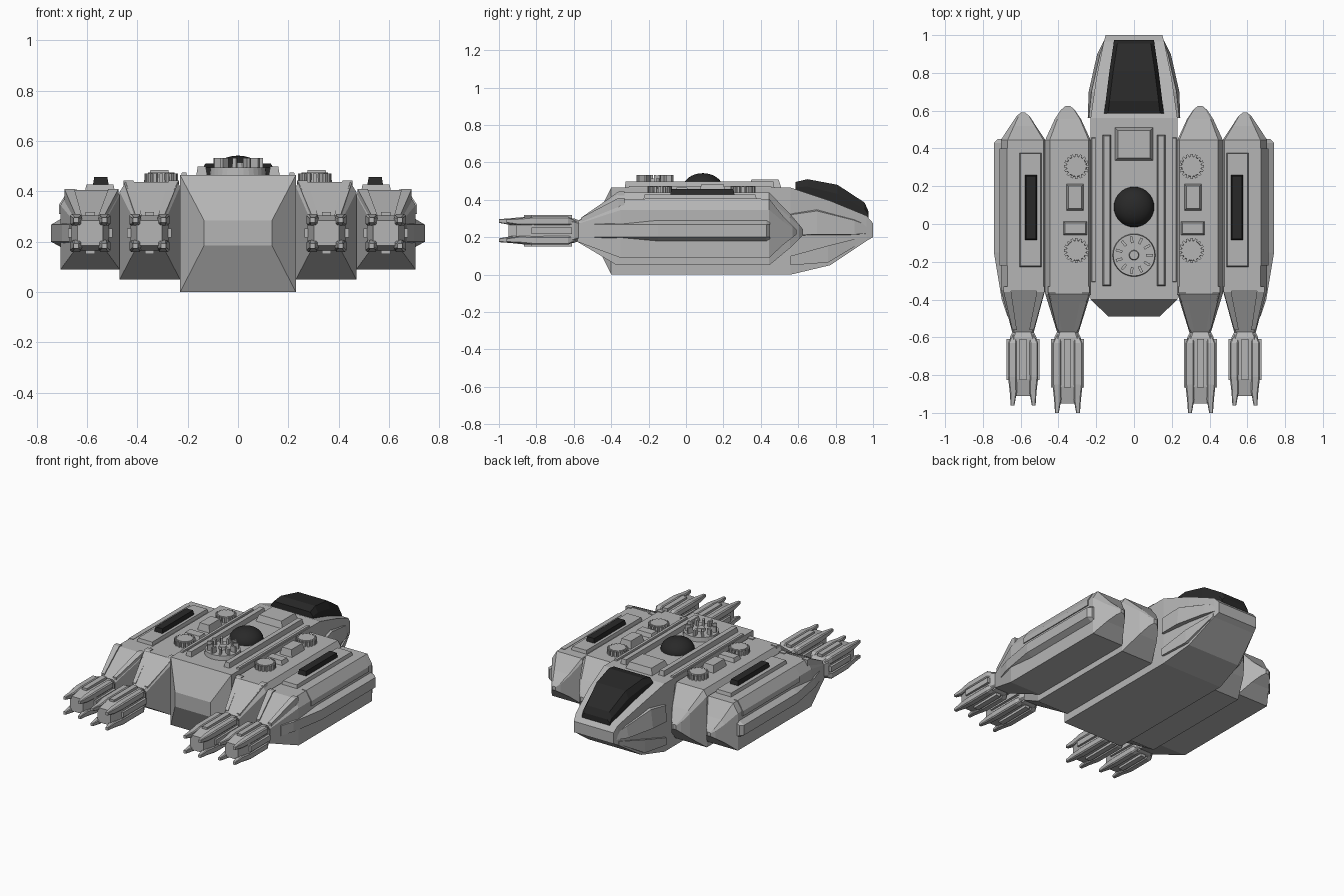
import bpy, bmesh, math
from mathutils import Matrix, Vector

if "Cube" in bpy.data.objects:
    bpy.data.objects.remove(bpy.data.objects["Cube"])


def material(name, c):
    m = bpy.data.materials.new(name)
    m.diffuse_color = (c, c, c, 1)
    m.use_nodes = True
    m.node_tree.nodes["Principled BSDF"].inputs["Base Color"].default_value = m.diffuse_color
    return m


GREY = material("hull grey", 0.46)
DARK = material("dark glass", 0.022)


def finish(name, bm, mat=GREY, mirror=False):
    bmesh.ops.recalc_face_normals(bm, faces=bm.faces)
    me = bpy.data.meshes.new(name)
    bm.to_mesh(me)
    bm.free()
    me.materials.append(mat)
    ob = bpy.data.objects.new(name, me)
    bpy.context.collection.objects.link(ob)
    if mirror:
        mod = ob.modifiers.new("mirror", 'MIRROR')
        mod.use_mirror_merge = False
    return ob


def add_loft(bm, sections):
    """Sections are (y, [(x, z), ...]) with equal point counts."""
    rings = [[bm.verts.new((x, y, z)) for x, z in pts] for y, pts in sections]
    n = len(rings[0])
    for a, b in zip(rings, rings[1:]):
        for i in range(n):
            j = (i + 1) % n
            bm.faces.new((a[i], a[j], b[j], b[i]))
    bm.faces.new(rings[0])
    bm.faces.new(rings[-1][::-1])


def loft(name, sections, mat=GREY, mirror=False):
    bm = bmesh.new()
    add_loft(bm, sections)
    return finish(name, bm, mat, mirror)


def rect(x0, x1, z0, z1):
    return [(x0, z0), (x1, z0), (x1, z1), (x0, z1)]


def octa(cx, cz, hx, hz, c=0.3):
    a, b = hx * (1 - c), hz * (1 - c)
    return [(cx + x, cz + z) for x, z in
            ((-a, -hz), (a, -hz), (hx, -b), (hx, b), (a, hz), (-a, hz), (-hx, b), (-hx, -b))]


def add_box(bm, x0, x1, y0, y1, z0, z1, t=0.0):
    """Box whose top is drawn in by t."""
    lo = [bm.verts.new(p) for p in ((x0, y0, z0), (x1, y0, z0), (x1, y1, z0), (x0, y1, z0))]
    hi = [bm.verts.new(p) for p in ((x0 + t, y0 + t, z1), (x1 - t, y0 + t, z1),
                                    (x1 - t, y1 - t, z1), (x0 + t, y1 - t, z1))]
    bm.faces.new(lo[::-1])
    bm.faces.new(hi)
    for i in range(4):
        j = (i + 1) % 4
        bm.faces.new((lo[i], lo[j], hi[j], hi[i]))


def box(name, *dims, t=0.0, mat=GREY, mirror=False):
    bm = bmesh.new()
    add_box(bm, *dims, t=t)
    return finish(name, bm, mat, mirror)


def add_disc(bm, x, y, z0, z1, r0, r1, n=24):
    bmesh.ops.create_cone(bm, cap_ends=True, segments=n, radius1=r0, radius2=r1, depth=z1 - z0,
                          matrix=Matrix.Translation((x, y, (z0 + z1) / 2)))


def add_teeth(bm, x, y, z, size, r, n):
    for i in range(n):
        m = (Matrix.Translation((x, y, z)) @ Matrix.Rotation(i * math.tau / n, 4, 'Z')
             @ Matrix.Translation((r, 0, 0)) @ Matrix.Diagonal((*size, 1)))
        bmesh.ops.create_cube(bm, size=1, matrix=m)


# Central hull with bevelled stern and wedge nose
loft("central_hull", [
    (-0.49, rect(-0.135, 0.135, 0.185, 0.285)),
    (-0.40, rect(-0.23, 0.23, 0, 0.465)),
    (0.56, rect(-0.23, 0.23, 0, 0.465)),
    (0.77, rect(-0.20, 0.20, 0.05, 0.395)),
    (0.965, rect(-0.16, 0.16, 0.18, 0.315)),
    (1.0, rect(-0.15, 0.15, 0.20, 0.275))])

# Cheek plates on the nose
loft("upper_cheek", [
    (0.56, [(0.15, 0.20), (0.245, 0.21), (0.24, 0.32), (0.15, 0.35)]),
    (0.70, [(0.15, 0.205), (0.24, 0.215), (0.225, 0.34), (0.15, 0.375)]),
    (0.90, [(0.13, 0.21), (0.195, 0.215), (0.18, 0.29), (0.13, 0.315)]),
    (0.98, [(0.12, 0.215), (0.155, 0.22), (0.152, 0.26), (0.12, 0.275)])], mirror=True)
loft("lower_cheek", [
    (0.56, rect(0.15, 0.245, 0.05, 0.10)),
    (0.76, rect(0.15, 0.22, 0.065, 0.155)),
    (0.96, rect(0.12, 0.165, 0.185, 0.205))], mirror=True)

# Canopy
loft("canopy", [(y, [(-w, b), (w, b), (w, b + 0.6 * (t - b)), (w - 0.02, t),
                     (-w + 0.02, t), (-w, b + 0.6 * (t - b))])
                for y, w, b, t in ((0.585, 0.158, 0.43, 0.495), (0.65, 0.15, 0.41, 0.51),
                                   (0.81, 0.13, 0.36, 0.48), (0.955, 0.108, 0.30, 0.385),
                                   (0.975, 0.105, 0.29, 0.34))], DARK)

# Spine details: rails, raised hatch, dome and toothed turret
box("spine_rail", 0.12, 0.168, -0.33, 0.475, 0.45, 0.498, t=0.008, mirror=True)
box("edge_strip", 0.20, 0.228, -0.31, 0.46, 0.45, 0.475, t=0.005, mirror=True)
box("raised_hatch", -0.105, 0.105, 0.33, 0.515, 0.45, 0.508, t=0.02)
bm = bmesh.new()
bmesh.ops.create_uvsphere(bm, u_segments=32, v_segments=16, radius=0.107,
                          matrix=Matrix.Translation((0, 0.09, 0.462)) @ Matrix.Diagonal((1, 1, 0.75, 1)))
for f in bm.faces:
    f.smooth = True
finish("sensor_dome", bm, DARK)
bm = bmesh.new()
add_disc(bm, 0, -0.165, 0.45, 0.495, 0.115, 0.11, 32)
add_disc(bm, 0, -0.165, 0.49, 0.515, 0.028, 0.024, 12)
add_teeth(bm, 0, -0.165, 0.51, (0.035, 0.014, 0.045), 0.082, 11)
finish("toothed_turret", bm)


# Pods: pointed nose at +y, tapering neck at -y
def pod(name, x0, x1, z0, z1, tip_y, cut, rear_y):
    cx, cz = (x0 + x1) / 2, 0.225

    def section(s, u):
        pts = [(x0, z0), (x1, z0), (x1, z1 - cut), (x1 - cut * 0.6, z1), (x0 + 0.01, z1), (x0, z1 - 0.02)]
        return [(cx + (x - cx) * s, cz + (z - cz) * u) for x, z in pts]
    neck = [(cx - 0.055, 0.175), (cx + 0.055, 0.175), (cx + 0.055, 0.27),
            (cx + 0.045, 0.285), (cx - 0.045, 0.285), (cx - 0.055, 0.27)]
    loft(name, [(-0.58, neck), (rear_y, section(1, 1)), (0.445, section(1, 1)),
                (tip_y - 0.07, section(0.58, 0.48)), (tip_y - 0.02, section(0.3, 0.2)),
                (tip_y, section(0.1, 0.08))], mirror=True)
    # Ribs along the neck and over the nose
    bm = bmesh.new()
    for s, xo in ((-1, x0 + 0.025), (1, x1 - 0.035)):
        add_loft(bm, [(-0.56, rect(cx + s * 0.045 - 0.012, cx + s * 0.045 + 0.012, 0.25, 0.305)),
                      (-0.36, rect(xo - 0.02, xo + 0.02, z1 - 0.07, z1 + 0.005)),
                      (-0.33, rect(xo - 0.02, xo + 0.02, z1 - 0.03, z1 + 0.005))])
    finish(name + "_ribs", bm, mirror=True)


pod("inner_pod", 0.23, 0.47, 0.05, 0.438, 0.625, 0.04, -0.37)
pod("outer_pod", 0.47, 0.705, 0.09, 0.405, 0.59, 0.06, -0.35)


# Guns behind each pod: body, side strips and four corner prongs
def gun(name, cx, y_end):
    cz, d = 0.235, y_end + 1.0
    bm = bmesh.new()
    add_loft(bm, [(-0.56, octa(cx, cz, 0.05, 0.05)), (-0.60, octa(cx, cz, 0.07, 0.066)),
                  (-0.86 + d, octa(cx, cz, 0.075, 0.07)), (-0.95 + d, octa(cx, cz, 0.05, 0.05))])
    for sx in (-1, 1):
        for sz in (-1, 1):
            def p(o, h):
                return octa(cx + sx * o, cz + sz * o * 0.92, h, h)
            add_loft(bm, [(-0.585, p(0.045, 0.012)), (-0.63, p(0.057, 0.023)), (-0.85 + d, p(0.057, 0.023)),
                          (-0.93 + d, p(0.052, 0.019)), (y_end, p(0.056, 0.010))])
    y0, y1 = -0.865 + d, -0.61
    add_box(bm, cx - 0.018, cx + 0.018, y0, y1, cz + 0.05, cz + 0.084)
    add_box(bm, cx - 0.018, cx + 0.018, y0, y1, cz - 0.084, cz - 0.05)
    add_box(bm, cx - 0.088, cx - 0.05, y0, y1, cz - 0.018, cz + 0.018)
    add_box(bm, cx + 0.05, cx + 0.088, y0, y1, cz - 0.018, cz + 0.018)
    finish(name, bm, mirror=True)


gun("inner_gun", 0.352, -1.0)
gun("outer_gun", 0.587, -0.96)

# Side fairing along the outer pod
loft("side_fairing", [(y, [(0.60, 0.175), (x - 0.045, 0.175), (x, 0.20), (x, 0.268),
                           (x - 0.045, 0.295), (0.60, 0.295)])
                      for y, x in ((-0.49, 0.67), (-0.40, 0.70), (-0.15, 0.742), (0.43, 0.742), (0.45, 0.72))],
     mirror=True)
# Sloped panel above the fairing
loft("shoulder_panel", [(y, [(0.66, 0.31), (0.712, 0.31), (0.712, 0.345), (0.672, 0.408), (0.64, 0.408)])
                        for y in (-0.22, 0.40)], mirror=True)

# Outer pod deck plate and dark slot
box("deck_plate", 0.487, 0.61, -0.23, 0.38, 0.39, 0.428, t=0.008, mirror=True)
box("dark_slot", 0.513, 0.577, -0.085, 0.26, 0.42, 0.458, t=0.006, mat=DARK, mirror=True)

# Inner pod deck: toothed rings and boxes
bm = bmesh.new()
for y in (0.305, -0.14):
    add_disc(bm, 0.305, y, 0.43, 0.475, 0.055, 0.052)
    add_teeth(bm, 0.305, y, 0.455, (0.018, 0.014, 0.034), 0.057, 16)
finish("toothed_rings", bm, mirror=True)
box("deck_box", 0.263, 0.362, 0.068, 0.215, 0.42, 0.485, t=0.014, mirror=True)
box("deck_vent", 0.243, 0.38, -0.065, 0.02, 0.42, 0.465, t=0.014, mirror=True)
